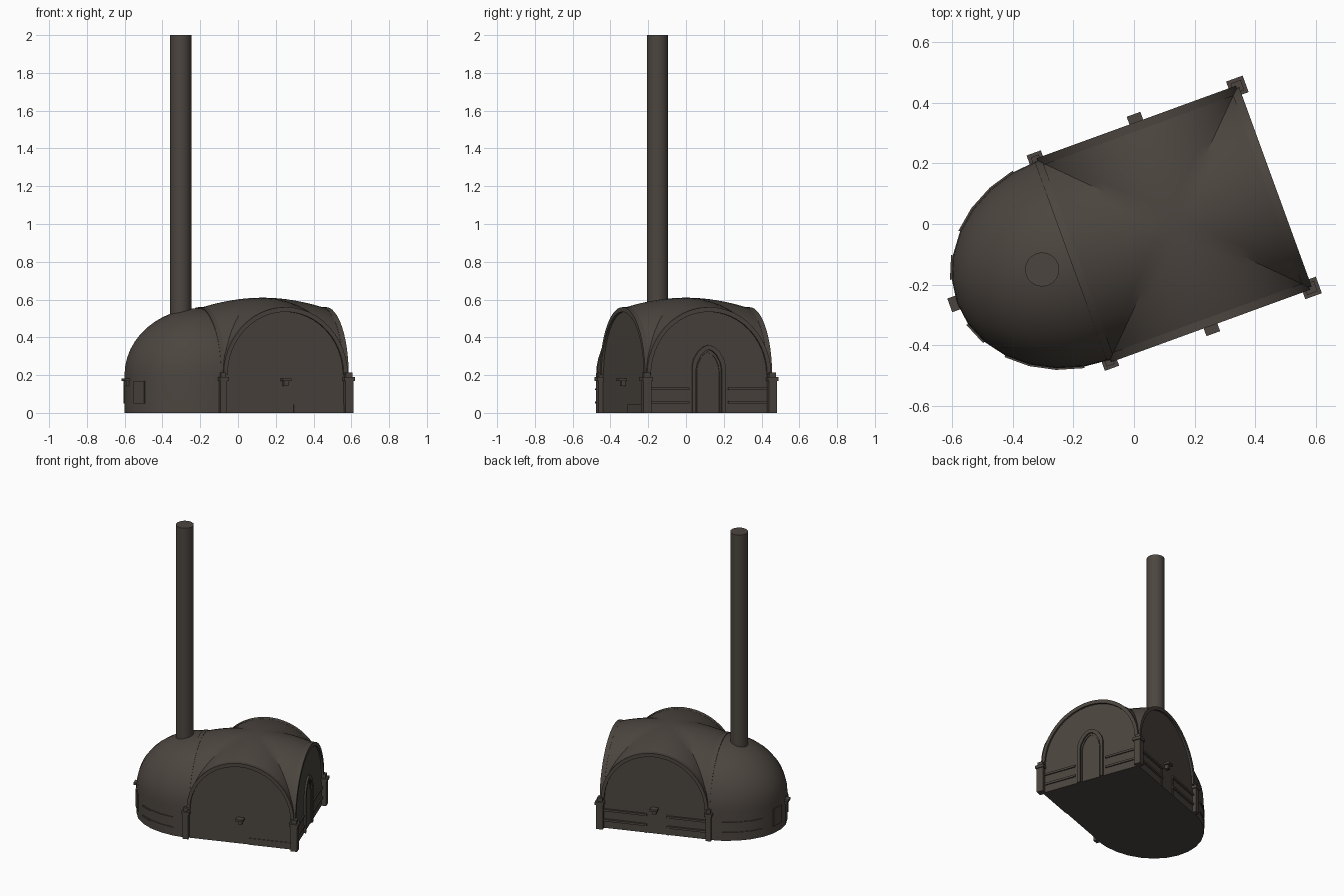
import bpy, bmesh, math
from mathutils import Matrix, Vector

if "Cube" in bpy.data.objects:
    bpy.data.objects.remove(bpy.data.objects["Cube"])

M = Matrix.Translation((0.13, 0.0, 0)) @ Matrix.Rotation(math.radians(20), 4, 'Z')
H, SPRING, RISE = 0.345, 0.2, 0.355     # half width of hall, spring line, arch rise
mat = bpy.data.materials.new("dark brown stone")
mat.diffuse_color = (0.072, 0.060, 0.050, 1)
mat.use_nodes = True
mat.node_tree.nodes["Principled BSDF"].inputs["Base Color"].default_value = mat.diffuse_color


def finish(name, bm, smooth=None):
    bmesh.ops.recalc_face_normals(bm, faces=bm.faces)
    bm.transform(M)
    me = bpy.data.meshes.new(name)
    bm.to_mesh(me)
    bm.free()
    me.materials.append(mat)
    ob = bpy.data.objects.new(name, me)
    bpy.context.collection.objects.link(ob)
    if smooth:
        bpy.ops.object.select_all(action='DESELECT')
        ob.select_set(True)
        bpy.context.view_layer.objects.active = ob
        bpy.ops.object.shade_smooth_by_angle(angle=math.radians(smooth))
    return ob


def boxes(name, specs):
    # each spec: (u0, u1, v0, v1, z0, z1, quarter turns)
    bm = bmesh.new()
    for u0, u1, v0, v1, z0, z1, k in specs:
        m = (Matrix.Rotation(k * math.pi / 2, 4, 'Z')
             @ Matrix.Translation(((u0 + u1) / 2, (v0 + v1) / 2, (z0 + z1) / 2))
             @ Matrix.Diagonal((u1 - u0, v1 - v0, z1 - z0, 1)))
        bmesh.ops.create_cube(bm, size=1, matrix=m)
    return finish(name, bm)


def band(name, outer, inner, d0, d1, k):
    # flat moulding between two outlines on the wall facing quarter turn k
    bm = bmesh.new()
    R = Matrix.Rotation(k * math.pi / 2, 3, 'Z')
    rows = [[bm.verts.new(R @ Vector((d, s, z)))
             for d, (s, z) in ((d0, o), (d1, o), (d1, i), (d0, i))]
            for o, i in zip(outer, inner)]
    for a, b in zip(rows, rows[1:]):
        for q in range(4):
            bm.faces.new((a[q], a[(q + 1) % 4], b[(q + 1) % 4], b[q]))
    bm.faces.new(rows[0])
    bm.faces.new(rows[-1])
    return finish(name, bm, 30)


def arch(r, h, n=24):
    return [(-r * math.cos(math.pi * i / n), SPRING + h * math.sin(math.pi * i / n))
            for i in range(n + 1)]


# domed groin vault over the square hall
N = 24
bm = bmesh.new()
pos = [-H * math.cos(math.pi * i / N) for i in range(N + 1)]
grid = []
for u in pos:
    row = []
    for v in pos:
        lo, hi = sorted((abs(u), abs(v)))
        z = SPRING + RISE * math.sqrt(max(0, 1 - (lo / H) ** 2)) + 0.055 * (1 - (hi / H) ** 2)
        row.append(bm.verts.new((u, v, z)))
    grid.append(row)
for i in range(N):
    for j in range(N):
        a, b, c, d = grid[i][j], grid[i + 1][j], grid[i + 1][j + 1], grid[i][j + 1]
        if (i < N // 2) == (j < N // 2):
            bm.faces.new((a, b, c)), bm.faces.new((a, c, d))
        else:
            bm.faces.new((a, b, d)), bm.faces.new((b, c, d))
# four walls and floor
base = {(i, j): bm.verts.new((pos[i], pos[j], 0)) for i in (0, N) for j in (0, N)}
bm.faces.new([base[0, 0], base[N, 0]] + [grid[i][0] for i in range(N, -1, -1)])
bm.faces.new([base[0, N], base[N, N]] + [grid[i][N] for i in range(N, -1, -1)])
bm.faces.new([base[0, 0], base[0, N]] + [grid[0][j] for j in range(N, -1, -1)])
bm.faces.new([base[N, 0], base[N, N]] + [grid[N][j] for j in range(N, -1, -1)])
bm.faces.new([base[0, 0], base[N, 0], base[N, N], base[0, N]])
finish("vaulted_hall", bm, 30)

# rounded apse with half dome
NA, NR, A, B = 14, 12, 0.415, 0.35


def apse_point(t, s, z):
    return Vector((-H - A * s * math.sin(t), B * s * math.cos(t), z))


rings = [(1, 0), (1, SPRING)] + [
    (math.cos(k * math.pi / 2 / NR), SPRING + RISE * math.sin(k * math.pi / 2 / NR))
    for k in range(1, NR)]
bm = bmesh.new()
rows = [[bm.verts.new(apse_point(math.pi * i / NA, s, z)) for i in range(NA + 1)]
        for s, z in rings]
for a, b in zip(rows, rows[1:]):
    for i in range(NA):
        bm.faces.new((a[i], a[i + 1], b[i + 1], b[i]))
top = bm.verts.new((-H, 0, SPRING + RISE))
for i in range(NA):
    bm.faces.new((rows[-1][i], rows[-1][i + 1], top))
bm.faces.new(rows[0])
finish("apse_dome", bm, 40)

# arch mouldings on all four sides
for k, name in enumerate(("east", "north", "west", "south")):
    d0, d1 = (0.33, 0.358) if k != 2 else (0.335, 0.36)
    band(name + "_arch_rib", arch(0.35, 0.36), arch(0.328, 0.335), d0, d1, k)

# pointed door surround on the east wall
def door(w, h):
    half = [(w, 0), (w, h * 0.7), (w * 0.9, h * 0.8), (w * 0.62, h * 0.91), (w * 0.3, h * 0.975)]
    return half + [(0, h)] + [(-s, z) for s, z in reversed(half)]


band("door_surround", door(0.093, 0.36), door(0.072, 0.335), 0.34, 0.356, 0)
band("door_leaf_trim", door(0.066, 0.325), door(0.06, 0.318), 0.34, 0.35, 0)

# corner posts with caps
posts = []
for su in (-1, 1):
    r = 0.022 if su > 0 else 0.018
    for sv in (-1, 1):
        cu, cv = su * 0.353, sv * 0.353
        for e, z0, z1 in ((0, 0, 0.17), (0.007, 0.17, 0.19), (-0.004, 0.19, 0.215)):
            posts.append((cu - r - e, cu + r + e, cv - r - e, cv + r + e, z0, z1, 0))
boxes("corner_posts", posts)

# wall rails, panels and corbels
rails = []
for z in (0.05, 0.12):
    rails += [(0.34, 0.357, 0.08, 0.34, z, z + 0.014, 1),
              (0.34, 0.357, -0.34, -0.05, z, z + 0.014, 1),
              (0.34, 0.353, 0.11, 0.34, z, z + 0.014, 0),
              (0.34, 0.353, -0.34, -0.11, z, z + 0.014, 0)]
rails += [(0.34, 0.35, 0.08, 0.092, 0, 0.14, 1), (0.34, 0.35, -0.062, -0.05, 0, 0.14, 1),
          (0.34, 0.349, 0.05, 0.34, 0.0, 0.045, 3)]
boxes("wall_rails", rails)
corbels = []
for k in (1, 3):
    corbels += [(0.34, 0.385, -0.024, 0.024, 0.168, 0.182, k),
                (0.34, 0.368, -0.013, 0.013, 0.142, 0.168, k)]
corbels += [(-0.785, -0.745, -0.024, 0.024, 0.168, 0.182, 0),
            (-0.772, -0.745, -0.013, 0.013, 0.142, 0.168, 0)]
boxes("corbels", corbels)

# thin rails and posts around the apse
bm = bmesh.new()
for i0, i1, z0, z1 in ((1, 4, 0.05, 0.06), (1, 4, 0.12, 0.13), (5, 6, 0.05, 0.17), (8, 9, 0.05, 0.17),
                       (10, 13, 0.05, 0.06), (10, 13, 0.12, 0.13)):
    rr = [[bm.verts.new(apse_point(math.pi * i / NA, s, z))
           for s, z in ((0.99, z0), (1.015, z0), (1.015, z1), (0.99, z1))]
          for i in range(i0, i1 + 1)]
    for a, b in zip(rr, rr[1:]):
        for q in range(4):
            bm.faces.new((a[q], a[(q + 1) % 4], b[(q + 1) % 4], b[q]))
    bm.faces.new(rr[0])
    bm.faces.new(rr[-1])
finish("apse_rails", bm)

# tall round chimney
bm = bmesh.new()
c = M.inverted() @ Vector((-0.303, -0.15, 1.22))
bmesh.ops.create_cone(bm, cap_ends=True, segments=32, radius1=0.056, radius2=0.056,
                      depth=1.56, matrix=Matrix.Translation(c))
finish("chimney", bm, 40)
